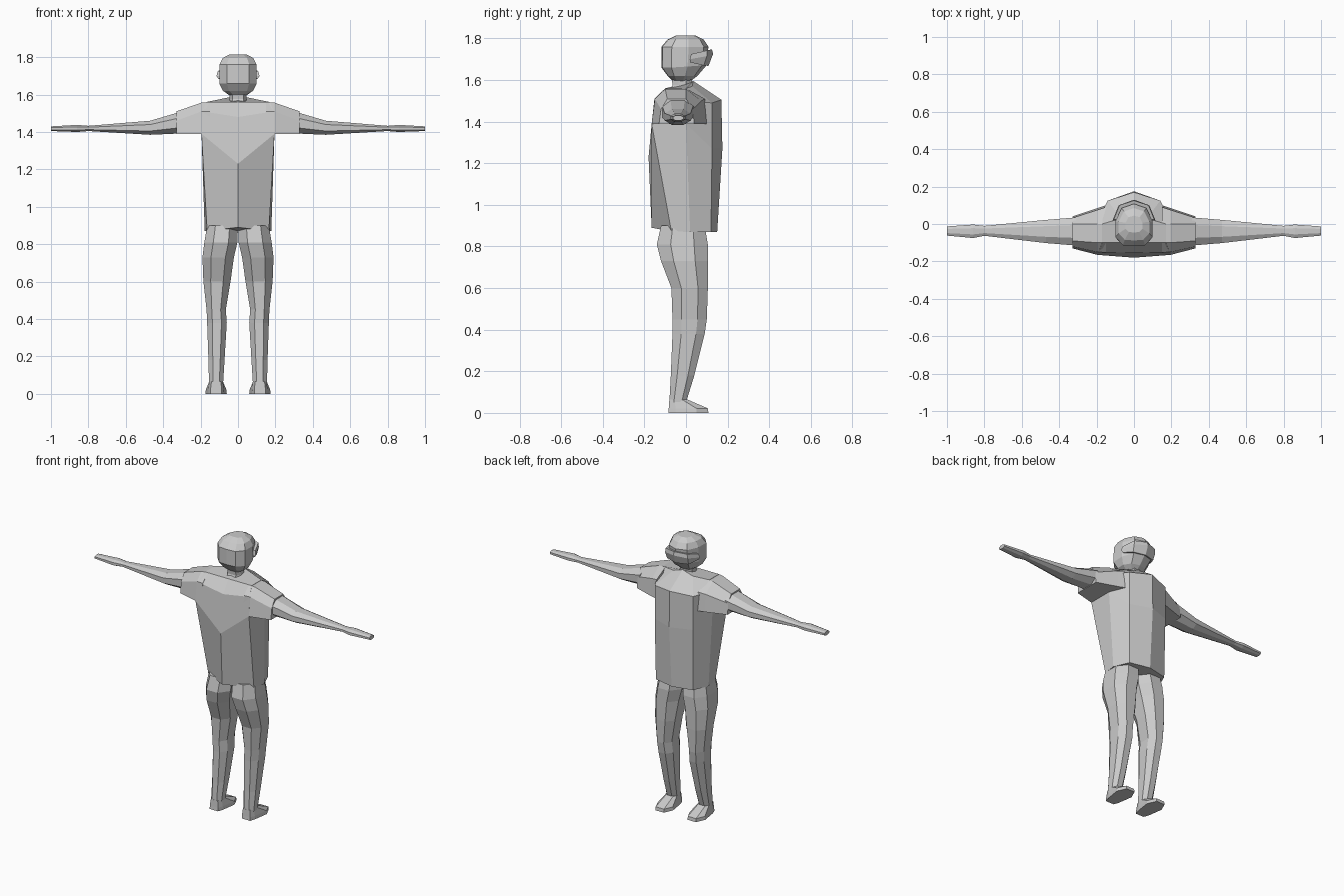
import bpy, bmesh

cube = bpy.data.objects.get("Cube")
if cube:
    bpy.data.objects.remove(cube, do_unlink=True)

grey = bpy.data.materials.new("plain grey")
grey.use_nodes = True
grey.diffuse_color = (0.6, 0.6, 0.6, 1)
bsdf = grey.node_tree.nodes["Principled BSDF"]
bsdf.inputs["Base Color"].default_value = (0.6, 0.6, 0.6, 1)
bsdf.inputs["Roughness"].default_value = 0.8


def loft(name, rings):
    """Skin a stack of equal-length point rings, capped at both ends."""
    bm = bmesh.new()
    rows = [[bm.verts.new(p) for p in ring] for ring in rings]
    n = len(rows[0])
    for a, b in zip(rows, rows[1:]):
        for i in range(n):
            j = (i + 1) % n
            bm.faces.new((a[i], a[j], b[j], b[i]))
    bm.faces.new(rows[0])
    bm.faces.new(rows[-1])
    bmesh.ops.recalc_face_normals(bm, faces=bm.faces)
    mesh = bpy.data.meshes.new(name)
    bm.to_mesh(mesh)
    bm.free()
    mesh.materials.append(grey)
    obj = bpy.data.objects.new(name, mesh)
    bpy.context.collection.objects.link(obj)
    return obj


def sym(half):
    """Close a half outline by reflecting it across x = 0."""
    return half + [(-x, y, z) for x, y, z in reversed(half) if x > 1e-6]


def octagon(u0, u1, v0, v1, c=0.27):
    """Box outline with cut corners."""
    du, dv = (u1 - u0) * c, (v1 - v0) * c
    return [(u0 + du, v0), (u1 - du, v0), (u1, v0 + dv), (u1, v1 - dv),
            (u1 - du, v1), (u0 + du, v1), (u0, v1 - dv), (u0, v0 + dv)]


# Torso: each half outline runs from the -y centre round to the +y centre
loft("torso", [sym(h) for h in (
    [(0, -.165, .89), (.165, -.07, .872), (.178, .02, .87), (.135, .12, .87), (0, .15, .87)],
    [(0, -.18, 1.23), (.195, -.165, 1.39), (.195, 0, 1.39), (.14, .125, 1.27), (0, .175, 1.27)],
    [(0, -.155, 1.48), (.19, -.15, 1.51), (.195, .02, 1.50), (.14, .125, 1.49), (0, .17, 1.505)],
    [(0, -.10, 1.56), (.17, -.10, 1.56), (.17, 0, 1.56), (.07, .03, 1.57), (0, .035, 1.595)],
)])

# Neck
loft("neck", [sym([(.03, y0, z), (.045, y0 + .03, z), (.045, y1 - .03, z), (.02, y1, z)])
              for z, y0, y1 in ((1.54, -.08, .04), (1.575, -.065, .03), (1.64, -.07, .03))])


# Head: narrow crown and jaw, flat back
def head_ring(z, hw, y0, y1, tilt=0):
    d = y1 - y0
    return sym([(0, y0, z), (.6 * hw, y0 + .02 * d, z), (hw, y0 + .22 * d, z),
                (hw, y0 + .58 * d, z + tilt * .5), (.66 * hw, y1 - .1 * d, z + tilt),
                (0, y1, z + tilt)])


loft("head", [head_ring(*r) for r in (
    (1.598, .045, -.065, .02, -.005),
    (1.62, .08, -.088, .055),
    (1.66, .10, -.118, .098, .01),
    (1.76, .10, -.118, .108),
    (1.795, .082, -.088, .085),
    (1.815, .045, -.045, .045),
)])

# Face band wrapping round the front of the head
loft("face_band", [sym(h) for h in (
    [(.106, .02, 1.685), (.078, .085, 1.67), (0, .108, 1.668)],
    [(.115, .018, 1.70), (.082, .10, 1.715), (0, .13, 1.725)],
    [(.108, .025, 1.725), (.078, .10, 1.742), (0, .125, 1.748)],
)])

# Shoulder outline: (y, z) at the torso and at the sleeve end
SHOULDER = (
    (.15, [(-.16, 1.39), (-.152, 1.51), (-.10, 1.56), (0, 1.56), (.09, 1.51), (.10, 1.39)]),
    (.195, [(-.165, 1.388), (-.15, 1.51), (-.10, 1.557), (0, 1.557), (.075, 1.50), (.085, 1.388)]),
    (.33, [(-.13, 1.388), (-.12, 1.46), (-.09, 1.51), (0, 1.51), (.032, 1.46), (.04, 1.388)]),
)
# Arm and hand: x, y range, z range
ARM = ((.31, -.115, .035, 1.392, 1.507), (.47, -.102, .022, 1.385, 1.46),
       (.80, -.063, -.01, 1.405, 1.433), (.86, -.075, -.003, 1.40, 1.438),
       (1.0, -.062, -.013, 1.405, 1.43))
# Leg: z, x range, y range
LEG = ((.90, .0, .165, -.12, .09), (.81, .003, .18, -.14, .105),
       (.73, .022, .19, -.12, .105), (.60, .04, .185, -.07, .105),
       (.45, .065, .168, -.065, .10), (.38, .06, .165, -.065, .09),
       (.18, .072, .158, -.073, .04), (.05, .08, .155, -.08, .0))
# Foot: z and half outline (half width, y) from heel to toe
FOOT = ((0, [(.03, -.085), (.042, -.05), (.057, .05), (.03, .108)]),
        (.022, [(.03, -.083), (.041, -.05), (.055, .05), (.03, .105)]),
        (.065, [(.025, -.08), (.037, -.055), (.037, -.02), (.025, .005)]))

for side, s in (("left", 1), ("right", -1)):
    loft(side + "_shoulder", [[(s * x, y, z) for y, z in pts] for x, pts in SHOULDER])
    loft(side + "_arm", [[(s * x, y, z) for y, z in octagon(*r)] for x, *r in ARM])
    loft(side + "_leg", [[(s * x, y, z) for x, y in octagon(*r)] for z, *r in LEG])
    loft(side + "_foot", [[(s * .117 + x, y, z) for x, y, z in sym([(w, y, z) for w, y in pts])]
                          for z, pts in FOOT])
